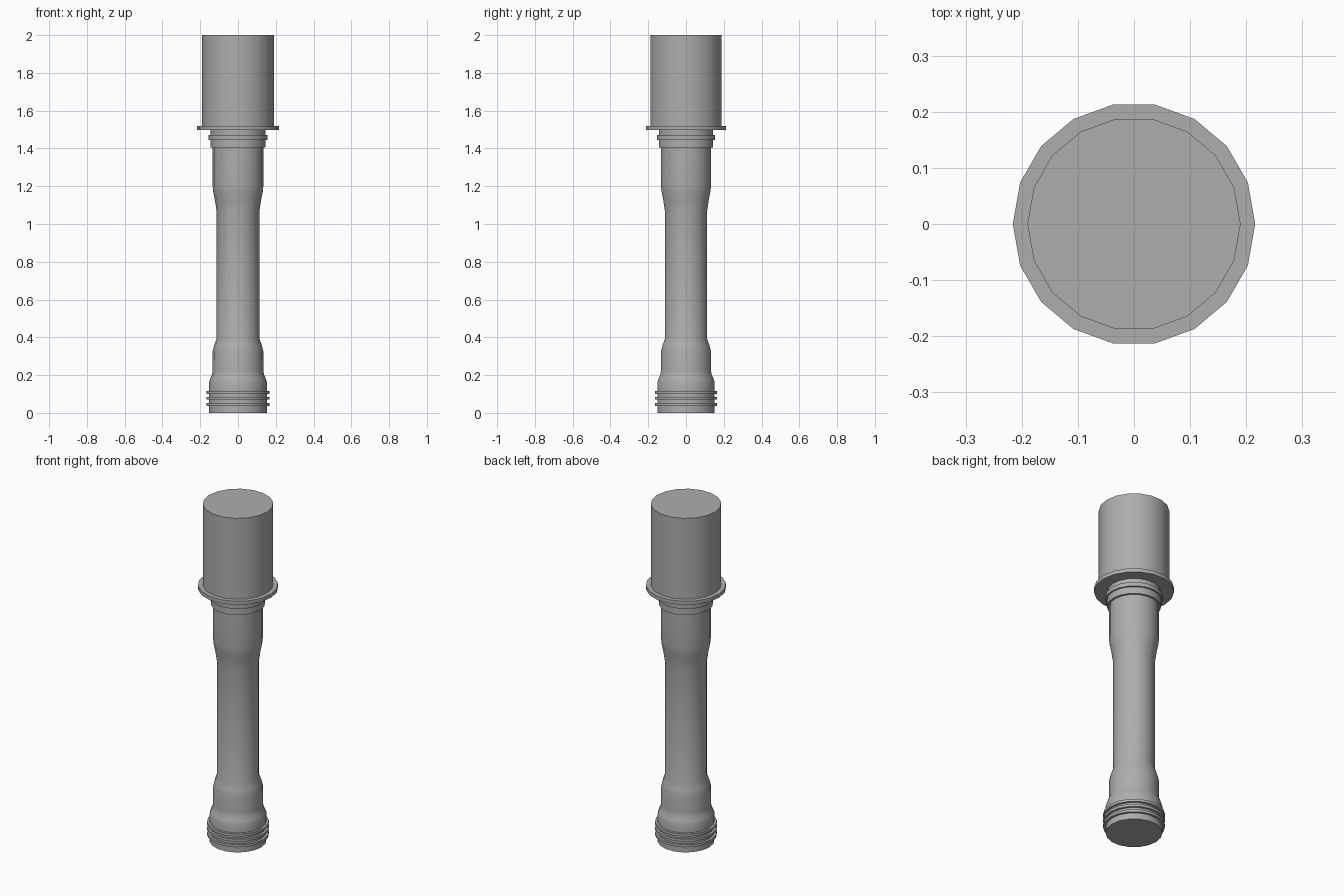
import bpy, bmesh, math

if "Cube" in bpy.data.objects:
    bpy.data.objects.remove(bpy.data.objects["Cube"])

SIDES = 18

# Darker grey for the whole model
grey = bpy.data.materials.new("dark_grey")
grey.diffuse_color = (0.42, 0.42, 0.42, 1.0)
grey.use_nodes = True
grey.node_tree.nodes["Principled BSDF"].inputs["Base Color"].default_value = grey.diffuse_color


def lathe(name, profile):
    """Closed solid of revolution from (radius, z) points, bottom to top."""
    bm = bmesh.new()
    rings = []
    for r, z in profile:
        rings.append([bm.verts.new((r * math.cos(2 * math.pi * i / SIDES),
                                    r * math.sin(2 * math.pi * i / SIDES), z))
                      for i in range(SIDES)])
    for a, b in zip(rings, rings[1:]):
        for i in range(SIDES):
            j = (i + 1) % SIDES
            bm.faces.new((a[i], a[j], b[j], b[i]))
    bm.faces.new(rings[0][::-1])
    bm.faces.new(rings[-1])
    mesh = bpy.data.meshes.new(name)
    bm.to_mesh(mesh)
    bm.free()
    mesh.materials.append(grey)
    obj = bpy.data.objects.new(name, mesh)
    bpy.context.collection.objects.link(obj)
    bpy.ops.object.select_all(action='DESELECT')
    obj.select_set(True)
    bpy.context.view_layer.objects.active = obj
    bpy.ops.object.shade_smooth_by_angle(angle=math.radians(40))
    return obj


# Ribbed screw cap at the foot: body with three raised ribs
cap = [(0.153, 0.0)]
for z in (0.037, 0.070, 0.101):
    cap += [(0.153, z), (0.167, z), (0.167, z + 0.015), (0.153, z + 0.015)]
cap += [(0.153, 0.165), (0.148, 0.18), (0.137, 0.205)]

# Turned handle, continuous with the cap and swelling at both ends
handle = [(0.135, 0.225), (0.134, 0.325), (0.127, 0.355), (0.113, 0.395),
          (0.113, 1.065), (0.122, 1.125), (0.132, 1.175), (0.134, 1.20), (0.134, 1.405)]

# Stepped collar
collar = [(0.146, 1.405), (0.146, 1.446), (0.155, 1.446), (0.155, 1.47),
          (0.145, 1.47), (0.145, 1.498)]
lathe("handle", cap + handle + collar)

# Head can with its base flange
lathe("head", [(0.216, 1.498), (0.216, 1.52), (0.19, 1.52), (0.19, 2.0)])
